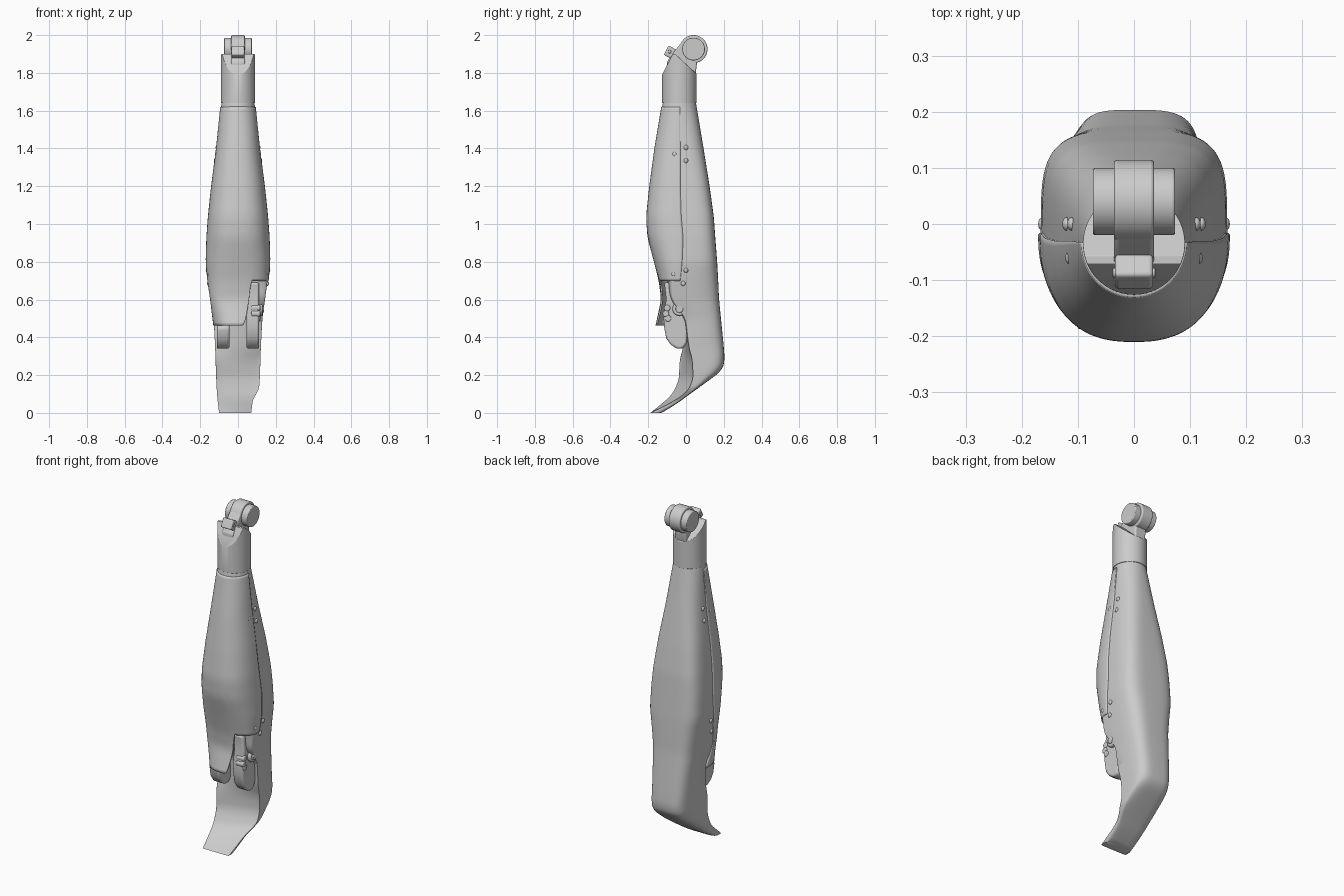
import bpy, bmesh, math
from mathutils import Vector, Matrix

if "Cube" in bpy.data.objects:
    bpy.data.objects.remove(bpy.data.objects["Cube"])


def finish(name, bm, bevel=0, solid=0, angle=35, recalc=True):
    if recalc:
        bmesh.ops.recalc_face_normals(bm, faces=bm.faces)
    me = bpy.data.meshes.new(name)
    bm.to_mesh(me)
    bm.free()
    ob = bpy.data.objects.new(name, me)
    bpy.context.collection.objects.link(ob)
    if solid:
        m = ob.modifiers.new("thickness", 'SOLIDIFY')
        m.thickness, m.offset = solid, 0
    if bevel:
        m = ob.modifiers.new("bevel", 'BEVEL')
        m.width, m.segments, m.limit_method = bevel, 3, 'ANGLE'
    bpy.ops.object.select_all(action='DESELECT')
    ob.select_set(True)
    bpy.context.view_layer.objects.active = ob
    bpy.ops.object.shade_smooth_by_angle(angle=math.radians(angle))
    return ob


# Section keys: z, front y, back y, seam y, left width, right width, front power, back power, tilt
UPPER = [
    (0.80, -.165, .165, -.02, .167, .167, 2.5, 4, 0),
    (0.93, -.20, .155, -.015, .163, .163, 2.5, 4, 0),
    (1.04, -.207, .147, -.025, .155, .155, 2.5, 4, 0),
    (1.20, -.19, .125, -.03, .138, .138, 2.4, 3.6, 0),
    (1.40, -.163, .093, -.03, .112, .112, 2.3, 2.8, 0),
    (1.645, -.122, .052, -.033, .087, .087, 2, 2, 0),
]
BODY = [
    (0.00, -.19, -.13, -.185, .10, .07, 3, 5, 0),
    (0.04, -.12, -.06, -.12, .105, .075, 3, 5, .2),
    (0.085, -.045, 0, -.05, .11, .08, 3, 4, .3),
    (0.11, -.028, .035, -.03, .112, .11, 3, 4, .33),
    (0.175, .005, .125, 0, .115, .115, 3, 4, .32),
    (0.225, .008, .192, 0, .117, .117, 3, 4, .31),
    (0.28, .008, .205, 0, .119, .119, 3, 4, .28),
    (0.35, 0, .20, 0, .121, .121, 3, 4, .12),
    (0.50, -.01, .185, 0, .129, .129, 3, 4, 0),
    (0.60, -.085, .175, -.07, .143, .143, 3, 4, 0),
    (0.71, -.10, .17, -.065, .158, .158, 3, 4, 0),
] + UPPER
SHELL = [
    (0.46, -.157, .19, -.0, .126, .126, 2.6, 4, 0),
    (0.60, -.127, .175, -.05, .143, .143, 2.6, 4, 0),
    (0.70, -.14, .17, -.03, .158, .158, 2.5, 4, 0),
] + UPPER


def lin(keys, z):
    z = min(max(z, keys[0][0]), keys[-1][0])
    for p, q in zip(keys, keys[1:]):
        if z <= q[0]:
            t = (z - p[0]) / (q[0] - p[0])
            return [u + (v - u) * t for u, v in zip(p, q)]


def point(keys, z, a):
    """Point on a smoothed super-elliptic section at height z, angle a."""
    h = max(0, min(.025, z - keys[0][0], keys[-1][0] - z))
    ss = [lin(keys, z + d * h) for d in (-1, -.5, 0, .5, 1)]
    _, yf, yb, ys, wl, wr, nf, nb, k = [sum(c) / 5 for c in zip(*ss)]
    c, s = math.cos(a), math.sin(a)
    n = nb if s > 0 else nf
    x = math.copysign(abs(c) ** (2 / n), c) * (wr if c > 0 else wl)
    y = ys + abs(s) ** (2 / n) * ((yb - ys) if s > 0 else (yf - ys))
    return Vector((x, y + k * x * (1 - max(0, s)), z))


# Main body with the curved toe
bm = bmesh.new()
N, R = 72, 130
rows = [[bm.verts.new(point(BODY, 1.645 * j / R, 2 * math.pi * i / N)) for i in range(N)]
        for j in range(R + 1)]
for p, q in zip(rows, rows[1:]):
    for i in range(N):
        bm.faces.new((p[i], p[(i + 1) % N], q[(i + 1) % N], q[i]))
bm.faces.new(rows[0][::-1])
bm.faces.new(rows[-1])
finish("main_body", bm)

# Front cover: hangs low on the left, steps up over the right pocket
bm = bmesh.new()
N, R = 90, 70
cols = []
for i in range(N + 1):
    a = math.pi * (1 + i / N)
    t = min(max((point(SHELL, .6, a).x - .02) / .045, 0), 1)
    z0 = .463 + .237 * t ** 3
    cols.append([bm.verts.new(point(SHELL, z0 + (1.62 - z0) * j / R, a)) for j in range(R + 1)])
for p, q in zip(cols, cols[1:]):
    for j in range(R):
        bm.faces.new((p[j], q[j], q[j + 1], p[j + 1]))
finish("front_cover", bm, solid=.009)


def extrude_x(name, pts, x0, x1, bevel=0):
    """Side profile of (y, z) points extruded along x."""
    bm = bmesh.new()
    a = [bm.verts.new((x0, y, z)) for y, z in pts]
    b = [bm.verts.new((x1, y, z)) for y, z in pts]
    bm.faces.new(a)
    bm.faces.new(b[::-1])
    for i in range(len(pts)):
        j = (i + 1) % len(pts)
        bm.faces.new((a[i], b[i], b[j], a[j]))
    return finish(name, bm, bevel)


def disc(name, x0, x1, y, z, r, bevel=0, seg=48):
    pts = [(y + r * math.cos(2 * math.pi * i / seg), z + r * math.sin(2 * math.pi * i / seg))
           for i in range(seg)]
    return extrude_x(name, pts, x0, x1, bevel)


def ball(name, loc, scale):
    bm = bmesh.new()
    bmesh.ops.create_uvsphere(bm, u_segments=16, v_segments=10, radius=1,
                              matrix=Matrix.Translation(loc) @ Matrix.Diagonal((*scale, 1)))
    finish(name, bm, angle=60)


# Prongs under the cover
low = [(-.115, .45), (-.105, .395), (-.08, .36), (-.045, .338), (-.015, .342), (.005, .37), (.01, .45)]
extrude_x("left_prong", low + [(0, .52), (-.07, .52)], -.112, -.045, .012)
extrude_x("right_prong", low + [(0, .53), (-.03, .585), (-.06, .6), (-.065, .69), (-.115, .69),
                                (-.105, .6), (-.12, .52)], .045, .112, .012)

# Hub and bolts on the right prong
disc("prong_hub", .08, .13, -.035, .55, .036, .008, 32)
disc("prong_hub_cap", .12, .138, -.035, .55, .02, .005, 24)
for i, (y, z) in enumerate([(-.1, .555), (-.107, .525), (-.095, .5)]):
    disc(f"prong_bolt_{i}", .07, .118, y, z, .017, .005, 20)

# Side rivets
for i, (y, z) in enumerate([(-.06, 1.37), (0, 1.405), (0, 1.335), (-.065, .735), (0, .755), (-.015, .685)]):
    arc = [point(SHELL, z, math.radians(d)) for d in range(-89, 90)]
    x = min(arc, key=lambda p: abs(p.y - y)).x
    for s in (-1, 1):
        ball(f"rivet_{i}_{'left' if s < 0 else 'right'}", (s * x, y, z), (.008, .012, .013))

# Collar: cylinder trimmed by two sloping planes
bm = bmesh.new()
bmesh.ops.create_cone(bm, cap_ends=True, segments=64, radius1=.091, radius2=.091, depth=.26,
                      matrix=Matrix.Translation((0, -.035, 1.77)))
for co, no in (((0, -.126, 1.79), (0, -.9, .45)), ((0, .056, 1.795), (0, .7, .75))):
    g = bm.verts[:] + bm.edges[:] + bm.faces[:]
    bmesh.ops.bisect_plane(bm, geom=g, plane_co=co, plane_no=no, clear_outer=True)
    bmesh.ops.holes_fill(bm, edges=[e for e in bm.edges if e.is_boundary], sides=0)
finish("collar", bm, bevel=.006)

# Neck and pivot
extrude_x("neck", [(-.10, 1.78), (-.10, 1.86), (-.065, 1.91), (-.015, 1.972), (.05, 1.95),
                   (.06, 1.87), (.052, 1.80), (.04, 1.76)], -.036, .036, .008)
disc("pivot_centre", -.036, .036, .04, 1.926, .074, .006)
disc("pivot_barrel", -.073, .073, .04, 1.926, .06, .004)

# Latch on the front of the neck
bm = bmesh.new()
bmesh.ops.create_cube(bm, size=1, matrix=Matrix.Translation((0, -.085, 1.91))
                      @ Matrix.Rotation(math.radians(-28), 4, 'X') @ Matrix.Diagonal((.068, .045, .055, 1)))
finish("latch", bm, bevel=.007)
disc("latch_pin", -.038, .038, -.087, 1.912, .009, .002, 20)
